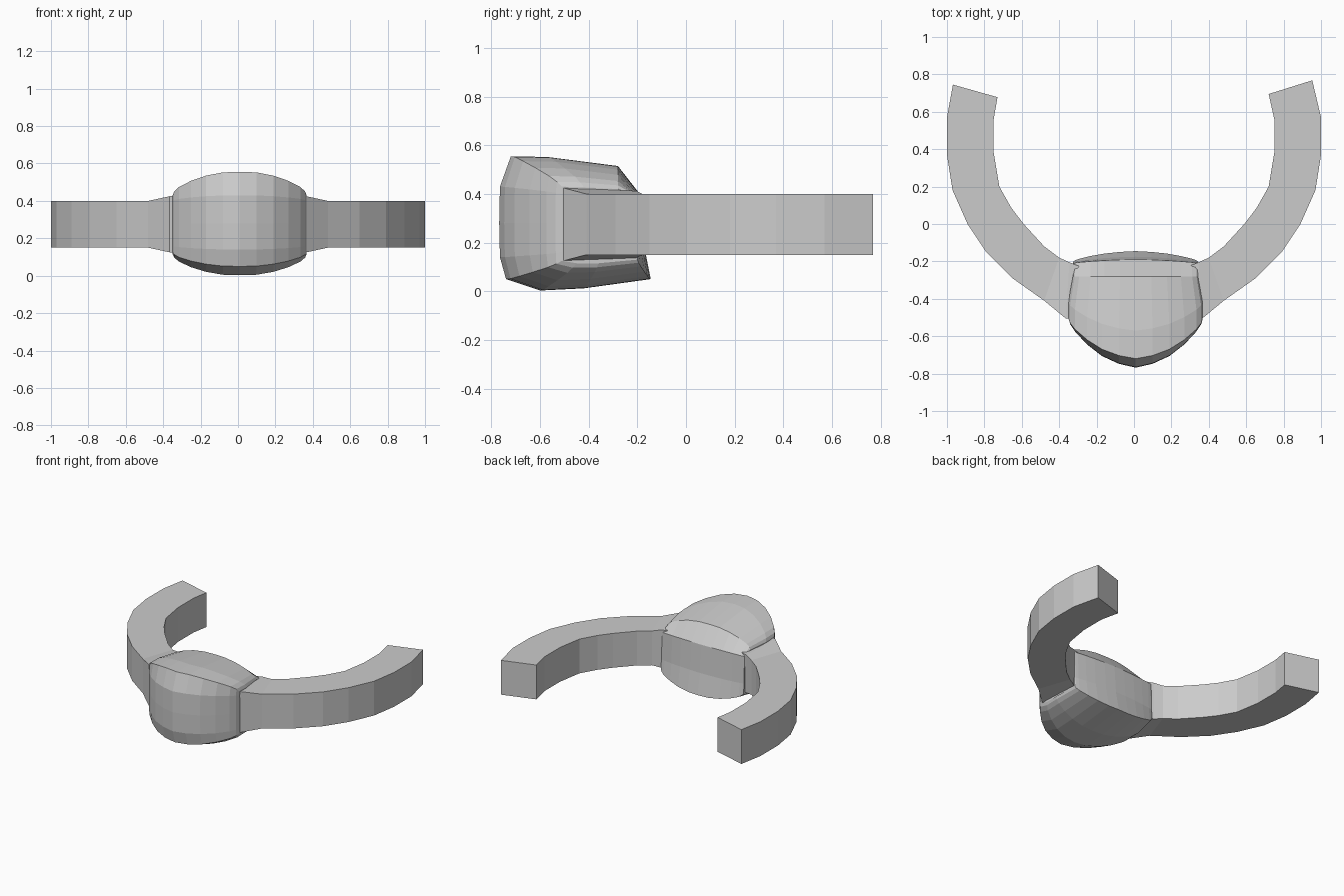
import bpy, bmesh

if "Cube" in bpy.data.objects:
    bpy.data.objects.remove(bpy.data.objects["Cube"])


def loft(name, rings):
    """Join equal-length closed rings with quads and cap both ends."""
    bm = bmesh.new()
    rows = [[bm.verts.new(p) for p in ring] for ring in rings]
    n = len(rows[0])
    for a, b in zip(rows, rows[1:]):
        for i in range(n):
            j = (i + 1) % n
            bm.faces.new((a[i], a[j], b[j], b[i]))
    bm.faces.new(rows[0])
    bm.faces.new(rows[-1])
    bmesh.ops.recalc_face_normals(bm, faces=bm.faces)
    mesh = bpy.data.meshes.new(name)
    bm.to_mesh(mesh)
    bm.free()
    obj = bpy.data.objects.new(name, mesh)
    bpy.context.collection.objects.link(obj)
    return obj


# Band arms: outer and inner edge of the curve, flaring where they meet the head
outer = [(.953, .768), (1, .57), (1, .37), (.97, .18), (.89, 0),
         (.79, -.15), (.65, -.29), (.48, -.41), (.365, -.505), (.30, -.50)]
inner = [(.72, .695), (.75, .56), (.75, .38), (.72, .20), (.655, .085),
         (.59, 0), (.48, -.12), (.40, -.18), (.345, -.205), (.28, -.23)]
flare = [0] * 8 + [.025, .025]
for side, name in ((1, "band_right"), (-1, "band_left")):
    rings = []
    for i, ((ox, oy), (ix, iy), f) in enumerate(zip(outer, inner, flare)):
        if side < 0 and i == 0:
            ox, oy, ix, iy = .968, .745, .73, .678
        rings.append([(side * ox, oy, .15 - f), (side * ox, oy, .40 + f),
                      (side * ix, iy, .40 + f * .5), (side * ix, iy, .15 - f * .5)])
    loft(name, rings)

# Head: side profile (y, z) at the middle blended into the profile at the ends
middle = [(-.765, .14), (-.768, .28), (-.765, .43), (-.72, .555), (-.57, .552),
          (-.28, .515), (-.19, .40), (-.175, .20), (-.145, .05),
          (-.42, .012), (-.60, .003), (-.74, .05)]
end = [(-.51, .16), (-.51, .28), (-.51, .40), (-.51, .43), (-.42, .428),
       (-.28, .42), (-.21, .395), (-.205, .20), (-.20, .13),
       (-.36, .115), (-.45, .115), (-.51, .125)]
half = [(0, 0, 0), (.09, .08, .02), (.18, .24, .16), (.26, .48, .38),
        (.325, .75, .65), (.35, .90, .84), (.358, 1, 1)]
stations = [(-x, a, b) for x, a, b in half[:0:-1]] + half
rings = []
for x, ty, tz in stations:
    ring = []
    for i, ((my, mz), (ey, ez)) in enumerate(zip(middle, end)):
        narrow = .93 if 5 <= i <= 8 else 1
        ring.append((x * narrow + .009, my + (ey - my) * ty, mz + (ez - mz) * tz))
    rings.append(ring)
loft("head", rings)
